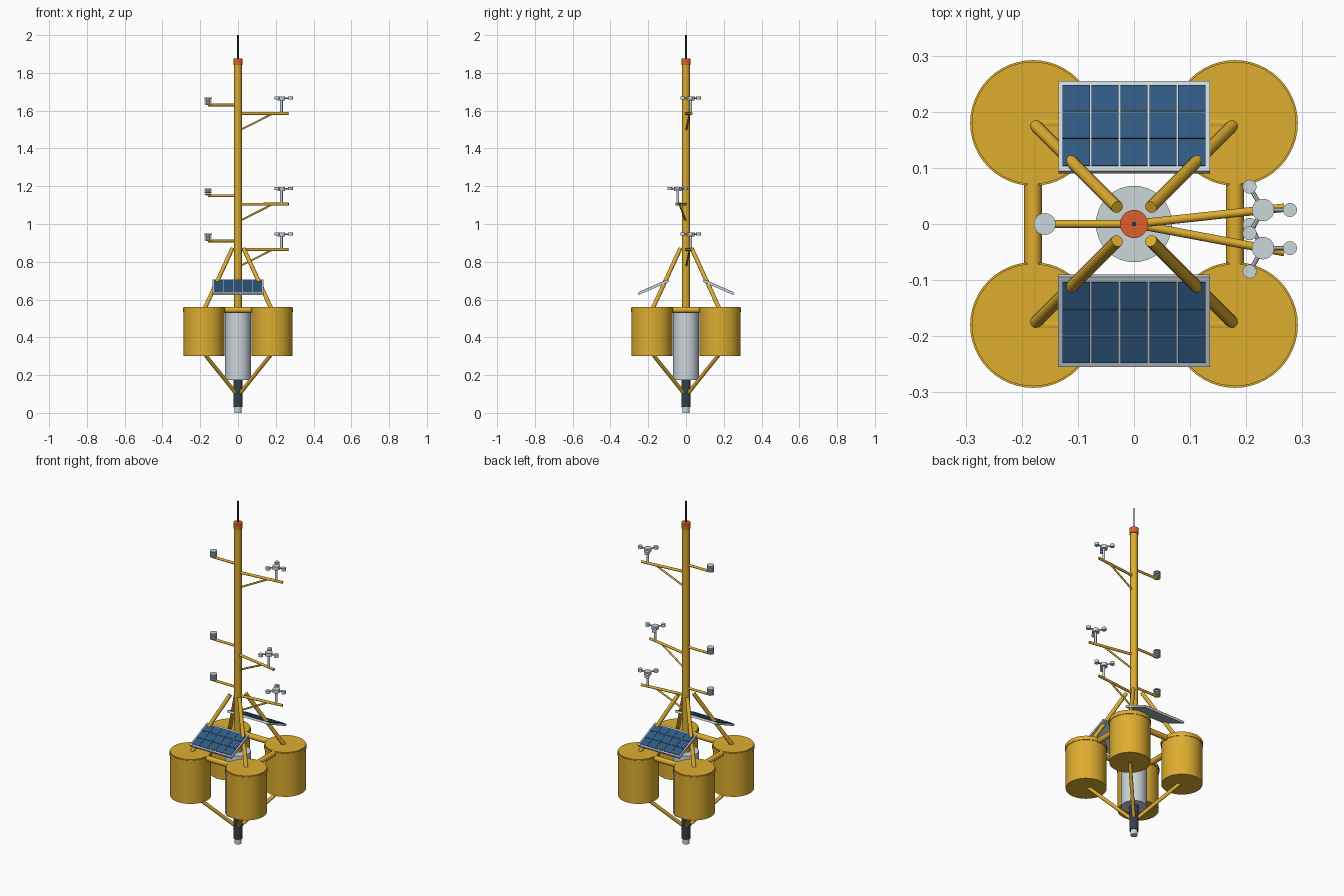
import bpy, bmesh, math
from mathutils import Vector, Matrix

if "Cube" in bpy.data.objects:
    bpy.data.objects.remove(bpy.data.objects["Cube"])


def material(name, rgb):
    m = bpy.data.materials.new(name)
    m.use_nodes = True
    m.diffuse_color = (*rgb, 1)
    m.node_tree.nodes["Principled BSDF"].inputs["Base Color"].default_value = (*rgb, 1)
    return m


yellow = material("buoy yellow", (0.73, 0.42, 0.03))
grey = material("light grey", (0.60, 0.67, 0.70))
dark = material("dark slate", (0.035, 0.052, 0.06))
orange = material("signal orange", (0.72, 0.12, 0.03))
blue = material("solar blue", (0.03, 0.10, 0.22))
smooth_parts = []


def finish(name, bm, mat, smooth=True):
    mesh = bpy.data.meshes.new(name)
    bm.to_mesh(mesh)
    bm.free()
    mesh.materials.append(mat)
    ob = bpy.data.objects.new(name, mesh)
    bpy.context.collection.objects.link(ob)
    if smooth:
        smooth_parts.append(ob)
    return ob


def add_rod(bm, a, b, r, sides=16):
    a, b = Vector(a), Vector(b)
    turn = (b - a).to_track_quat('Z', 'Y').to_matrix().to_4x4()
    bmesh.ops.create_cone(bm, cap_ends=True, segments=sides, radius1=r, radius2=r,
                          depth=(b - a).length,
                          matrix=Matrix.Translation((a + b) / 2) @ turn)


def rod(name, a, b, r, mat, sides=16):
    bm = bmesh.new()
    add_rod(bm, a, b, r, sides)
    return finish(name, bm, mat)


def upright(name, z0, z1, r, mat, x=0, y=0, sides=32):
    return rod(name, (x, y, z0), (x, y, z1), r, mat, sides)


def add_box(bm, centre, size, place):
    bmesh.ops.create_cube(bm, size=1, matrix=place @ Matrix.Translation(centre)
                          @ Matrix.Diagonal((*size, 1)))


# Central column, mast and antenna
upright("ballast_tip", 0, 0.03, 0.019, grey)
upright("lower_column", 0.03, 0.18, 0.025, dark)
upright("instrument_hull", 0.175, 0.54, 0.068, grey, sides=48)
upright("mast", 0.54, 1.85, 0.02, yellow)
upright("mast_cap", 1.843, 1.876, 0.025, orange)
upright("antenna", 1.876, 2.0, 0.004, dark, sides=12)

# Floats, with their legs and keel struts
corners = [(-1, -1), (1, -1), (1, 1), (-1, 1)]
for i, (sx, sy) in enumerate(corners):
    x, y = 0.18 * sx, 0.18 * sy
    upright(f"float_{i}", 0.30, 0.56, 0.109, yellow, x, y, 48)
    upright(f"float_rim_{i}", 0.535, 0.555, 0.112, yellow, x, y, 48)
    rod(f"mast_leg_{i}", (0.175 * sx, 0.175 * sy, 0.555),
        (0.03 * sx, 0.03 * sy, 0.87), 0.011, yellow)
    rod(f"keel_strut_{i}", (0.172 * sx, 0.172 * sy, 0.305),
        (0.008 * sx, 0.008 * sy, 0.10), 0.01, yellow)
    nx, ny = corners[(i + 1) % 4]
    rod(f"frame_bar_{i}", (x, y, 0.545), (0.18 * nx, 0.18 * ny, 0.545), 0.016, yellow, 24)

# Tilted solar panels with raised cells
for side, turn in (("front", 0), ("back", math.pi)):
    place = (Matrix.Rotation(turn, 4, 'Z') @ Matrix.Translation((0, -0.175, 0.67))
             @ Matrix.Rotation(math.radians(23.5), 4, 'X'))
    bm = bmesh.new()
    add_box(bm, (0, 0, -0.006), (0.27, 0.175, 0.012), place)
    finish(f"{side}_panel_frame", bm, grey, False)
    bm = bmesh.new()
    for col in range(-2, 3):
        for row in range(-1, 2):
            add_box(bm, (col * 0.0515, row * 0.053, 0.001), (0.0485, 0.0505, 0.003), place)
    finish(f"{side}_panel_cells", bm, blue, False)

# Instrument levels: wind gauge on the left boom, louvred sensor on the right
for level, z, hub_y in (("lower", 0.865, 0.025), ("middle", 1.105, -0.043), ("upper", 1.585, 0.025)):
    slope = hub_y / 0.23

    def on_boom(x, height):
        return (x, x * slope, height)

    rod(f"{level}_wind_boom", on_boom(0, z), on_boom(0.268, z), 0.0075, yellow)
    rod(f"{level}_boom_brace", on_boom(0.01, z - 0.088), on_boom(0.18, z - 0.002), 0.005, yellow, 12)
    hx, top = 0.23, z + 0.082
    upright(f"{level}_wind_post", z, top, 0.007, grey, hx, hub_y, 16)
    upright(f"{level}_wind_hub", top - 0.012, top + 0.008, 0.02, grey, hx, hub_y, 24)
    bm = bmesh.new()
    for k in range(3):
        angle = k * math.tau / 3
        cx, cy = hx + 0.048 * math.cos(angle), hub_y + 0.048 * math.sin(angle)
        add_rod(bm, (hx, hub_y, top), (cx, cy, top), 0.004, 8)
        add_rod(bm, (cx, cy, top - 0.008), (cx, cy, top + 0.008), 0.0125)
    finish(f"{level}_wind_cups", bm, grey)

    arm = z + 0.045
    rod(f"{level}_sensor_boom", (0, 0, arm), (-0.158, 0, arm), 0.007, yellow)
    bm = bmesh.new()
    add_rod(bm, (-0.159, 0, arm), (-0.159, 0, arm + 0.036), 0.011)
    for k in range(4):
        base = arm + 0.003 + k * 0.01
        add_rod(bm, (-0.159, 0, base), (-0.159, 0, base + 0.006), 0.0195, 24)
    finish(f"{level}_louvred_sensor", bm, grey)

# Smooth round parts, keeping the edges crisp
bpy.ops.object.select_all(action='DESELECT')
for ob in smooth_parts:
    ob.select_set(True)
bpy.context.view_layer.objects.active = smooth_parts[0]
bpy.ops.object.shade_smooth_by_angle(angle=math.radians(40))
